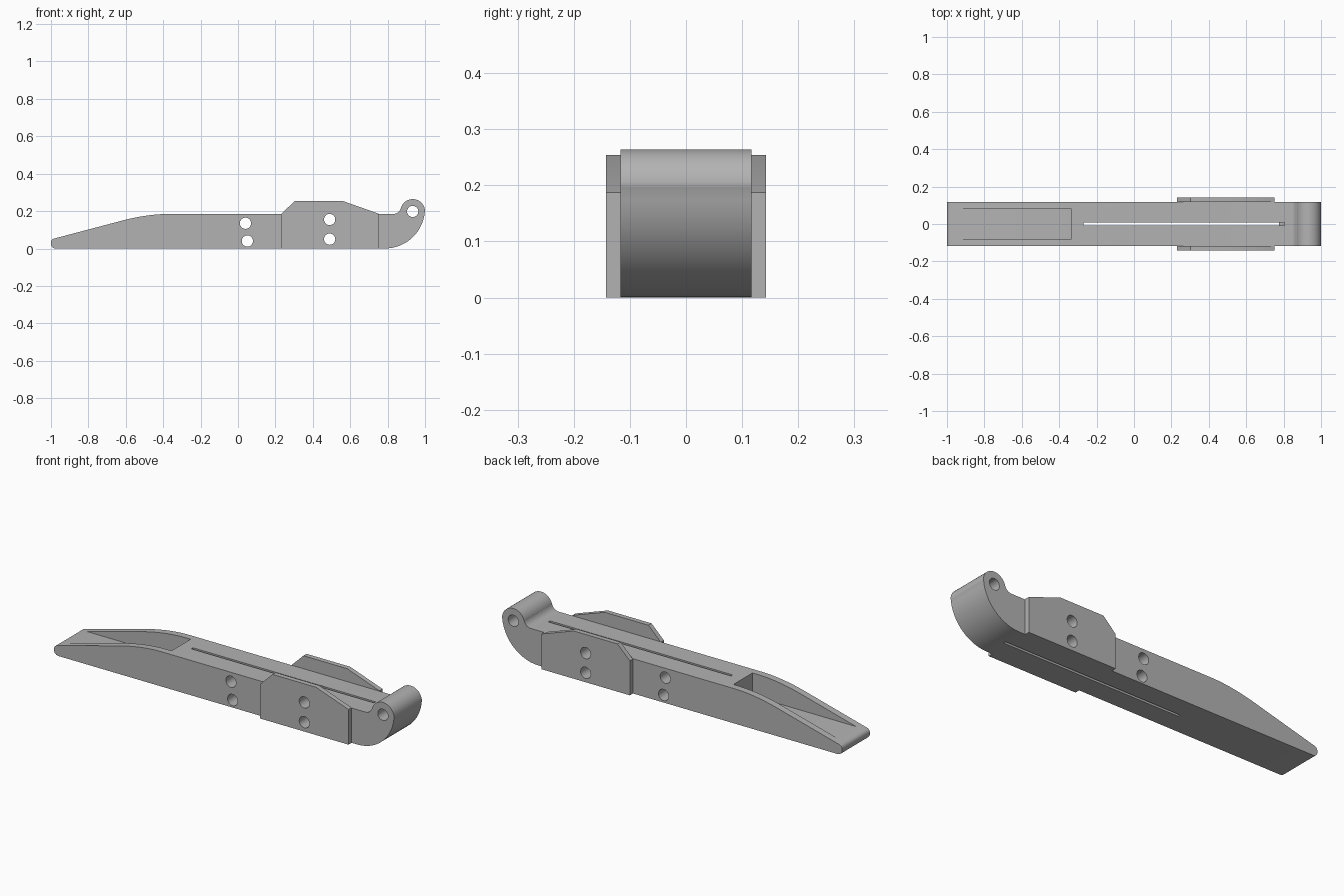
import bpy, bmesh, math
from mathutils import Vector

cube = bpy.data.objects.get("Cube")
if cube:
    bpy.data.objects.remove(cube, do_unlink=True)

grey = bpy.data.materials.new("plain grey")
grey.use_nodes = True
grey.diffuse_color = (0.45, 0.45, 0.45, 1)
grey.node_tree.nodes["Principled BSDF"].inputs["Base Color"].default_value = (0.45, 0.45, 0.45, 1)

HALF = 0.117      # half width of the body
DECK = 0.185      # height of the flat top
EYE = (0.934, 0.198)


def arc(cx, cz, r, start, end, steps=14):
    angles = [math.radians(start + (end - start) * i / steps) for i in range(steps + 1)]
    return [(cx + r * math.cos(a), cz + r * math.sin(a)) for a in angles]


def bezier(p, q, r, steps=14):
    p, q, r = Vector(p), Vector(q), Vector(r)
    ts = [i / steps for i in range(steps + 1)]
    return [tuple(p * (1 - t) ** 2 + q * 2 * t * (1 - t) + r * t * t) for t in ts]


def prism(bm, outline, y0, y1):
    """Extrude an outline in x and z from y0 to y1."""
    face = bm.faces.new([bm.verts.new((x, y0, z)) for x, z in outline])
    ext = bmesh.ops.extrude_face_region(bm, geom=[face])["geom"]
    moved = [v for v in ext if isinstance(v, bmesh.types.BMVert)]
    bmesh.ops.translate(bm, verts=moved, vec=(0, y1 - y0, 0))


def make(name, pieces):
    bm = bmesh.new()
    for piece in pieces:
        prism(bm, *piece)
    bmesh.ops.recalc_face_normals(bm, faces=bm.faces)
    mesh = bpy.data.meshes.new(name)
    bm.to_mesh(mesh)
    bm.free()
    mesh.materials.append(grey)
    ob = bpy.data.objects.new(name, mesh)
    bpy.context.collection.objects.link(ob)
    return ob


def cut(ob, pieces):
    cutter = make("cutter", pieces)
    cutter.hide_render = True
    mod = ob.modifiers.new("cut", "BOOLEAN")
    mod.operation, mod.solver, mod.object = "DIFFERENCE", "EXACT", cutter
    bpy.context.view_layer.update()
    graph = bpy.context.evaluated_depsgraph_get()
    ob.data = bpy.data.meshes.new_from_object(ob.evaluated_get(graph))
    ob.modifiers.clear()
    bpy.data.objects.remove(cutter, do_unlink=True)


def box(x0, x1, z0, z1):
    return [(x0, z0), (x1, z0), (x1, z1), (x0, z1)]


def hole(x, z, r=0.03):
    return (arc(x, z, r, 0, 350, 35), -0.3, 0.3)


# Body: rounded toe, ramp, flat deck, rolled eye and curved heel
outline = (
    arc(0.785, 0.215, 0.215, -90, -5)
    + arc(*EYE, 0.066, 0, 165, 20)
    + arc(0.831, 0.225, 0.04, -15, -90, 8)
    + bezier((-0.36, DECK), (-0.484, DECK), (-0.62, 0.149))
    + bezier((-0.98, 0.054), (-1, 0.049), (-1, 0.03), 6)
    + arc(-0.975, 0.025, 0.025, 180, 270, 6)
)
body = make("body", [(outline, -HALF, HALF)])

# Toe pocket, narrow through slot with a blind end, and cross holes
plate_holes = [hole(0.49, 0.155), hole(0.49, 0.05)]
cut(body, [(box(-1.1, -0.335, 0.063, 0.3), -0.08, 0.08)])
slot = [(-0.27, -0.1), (0.775, -0.1), (0.775, 0.1), (0.805, 0.1), (0.805, 0.22), (-0.27, 0.22)]
cut(body, [(slot, -0.007, 0.007)])
cut(body, [hole(0.04, 0.135), hole(0.05, 0.04), hole(*EYE)] + plate_holes)

# Side plates
plate = [(0.23, 0), (0.75, 0), (0.75, 0.187), (0.56, 0.254), (0.303, 0.254), (0.23, 0.183)]
parts = [body]
for name, side in (("front_plate", -1), ("back_plate", 1)):
    ob = make(name, [(plate, side * HALF, side * 0.143)])
    cut(ob, plate_holes)
    parts.append(ob)

bpy.ops.object.select_all(action="DESELECT")
for ob in parts:
    ob.select_set(True)
bpy.context.view_layer.objects.active = body
bpy.ops.object.shade_smooth_by_angle(angle=math.radians(30))
